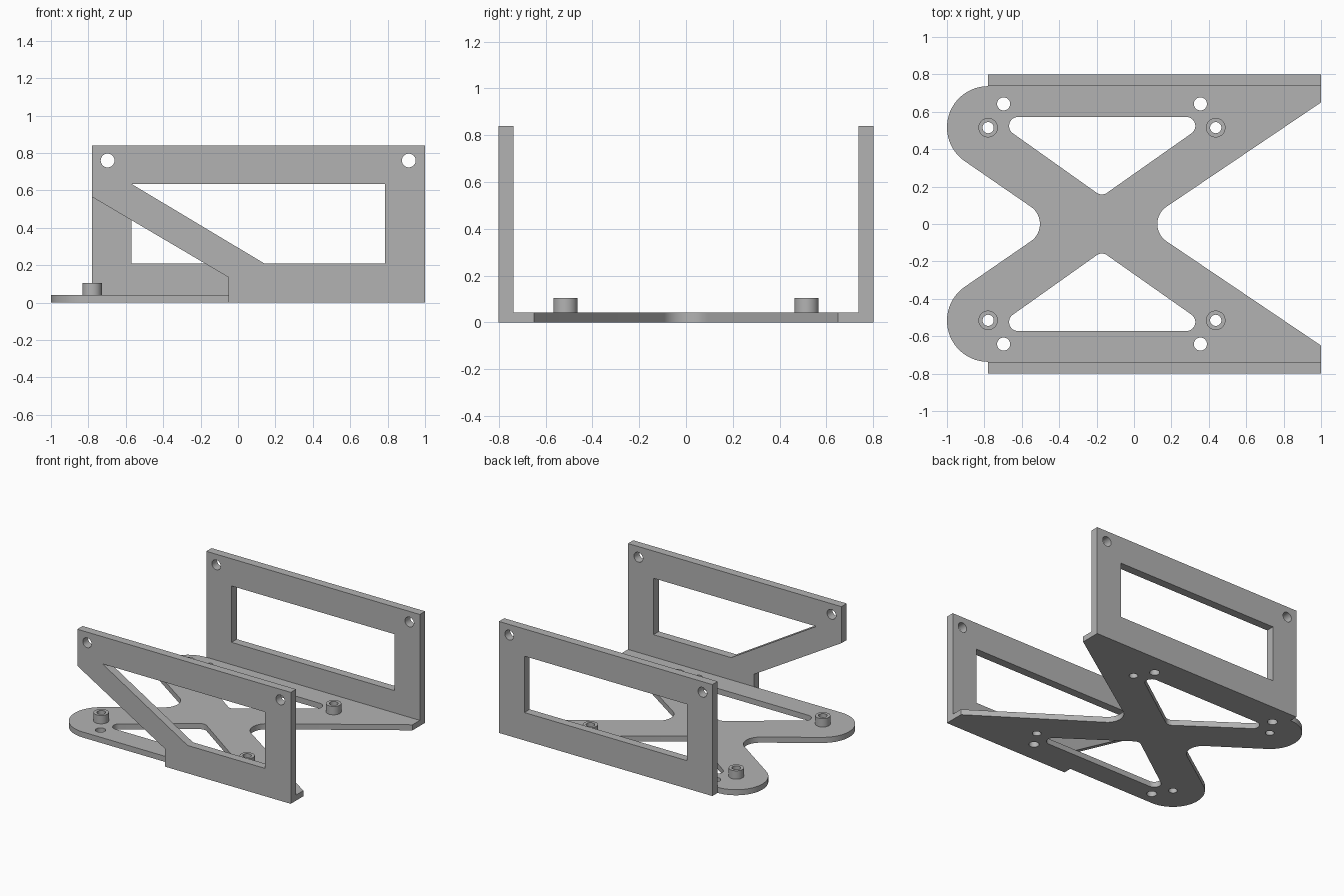
import bpy
import bmesh
from math import cos, sin, pi, radians
from mathutils import Matrix, Vector

cube = bpy.data.objects.get("Cube")
if cube:
    bpy.data.objects.remove(cube)

# Main sizes
BASE_T = 0.042
HEIGHT = 0.84
WALL_IN, WALL_OUT = 0.737, 0.8
SLOPE = radians(34.3)

grey = bpy.data.materials.new("plain grey")
grey.use_nodes = True
colour = (0.45, 0.45, 0.45, 1)
grey.diffuse_color = colour
grey.node_tree.nodes["Principled BSDF"].inputs["Base Color"].default_value = colour


def arc(x, y, r, start, end, steps=12):
    """Points on an arc, angles in radians."""
    return [(x + r * cos(start + (end - start) * i / steps),
             y + r * sin(start + (end - start) * i / steps)) for i in range(steps + 1)]


def circle(x, y, r, steps=32):
    return arc(x, y, r, 0, 2 * pi, steps)[:-1]


def mirrored(points):
    """Same loop reflected across the x axis."""
    return [(x, -y) for x, y in reversed(points)]


def plate(name, loops, depth, matrix=Matrix()):
    """Extrude an outline with holes into a flat plate."""
    bm = bmesh.new()
    for loop in loops:
        verts = [bm.verts.new((x, y, 0)) for x, y in loop]
        for a, b in zip(verts, verts[1:] + verts[:1]):
            bm.edges.new((a, b))
    bmesh.ops.triangle_fill(bm, edges=bm.edges[:], use_beauty=True, normal=Vector((0, 0, 1)))
    extruded = bmesh.ops.extrude_face_region(bm, geom=bm.faces[:], use_keep_orig=True)
    top = [v for v in extruded["geom"] if isinstance(v, bmesh.types.BMVert)]
    bmesh.ops.translate(bm, verts=top, vec=(0, 0, depth))
    bm.transform(matrix)
    bmesh.ops.recalc_face_normals(bm, faces=bm.faces[:])
    mesh = bpy.data.meshes.new(name)
    bm.to_mesh(mesh)
    bm.free()
    mesh.materials.append(grey)
    obj = bpy.data.objects.new(name, mesh)
    bpy.context.collection.objects.link(obj)
    bpy.ops.object.select_all(action="DESELECT")
    obj.select_set(True)
    bpy.context.view_layer.objects.active = obj
    bpy.ops.object.shade_smooth_by_angle(angle=radians(30))
    return obj


# Cross-shaped base: rounded feet at -x, pointed arms at +x
side = pi / 2 - SLOPE
half = arc(0.237, 0, 0.112, pi, pi - side)[1:]
half += [(1, 0.65), (1, WALL_IN)]
half += arc(-0.78, 0.517, 0.22, pi / 2, 1.5 * pi - SLOPE, 24)
half += arc(-0.615, 0, 0.112, side, 0)[:-1]
outline = half + [(-0.503, 0)] + mirrored(half) + [(0.125, 0)]

# Rounded triangular windows and mounting holes
window = (arc(0.28, 0.524, 0.048, -pi / 2 + SLOPE, pi / 2)
          + arc(-0.62, 0.524, 0.048, pi / 2, 1.5 * pi - SLOPE)
          + arc(-0.172, 0.206, 0.048, 1.5 * pi - SLOPE, 1.5 * pi + SLOPE))
posts = [(-0.78, 0.515), (0.437, 0.515)]
openings = [window] + [circle(x, y, 0.03) for x, y in posts]
openings += [circle(x, 0.642, 0.035) for x in (-0.697, 0.355)]
plate("base_plate", [outline] + openings + [mirrored(o) for o in openings], BASE_T)

# Hollow standoffs
for s, label in ((-1, "front"), (1, "back")):
    for (x, y), end in zip(posts, ("right", "left")):
        plate(f"standoff_{label}_{end}", [circle(x, s * y, 0.052), circle(x, s * y, 0.03)],
              0.105 - BASE_T, Matrix.Translation((0, 0, BASE_T)))

# Upright walls, drawn in x-z and stood up
wall_holes = [circle(x, 0.76, 0.037) for x in (-0.697, 0.913)]
stand = Matrix.Rotation(pi / 2, 4, "X")
back = [(-0.78, 0), (1, 0), (1, HEIGHT), (-0.78, HEIGHT)]
back_window = [(-0.57, 0.21), (0.787, 0.21), (0.787, 0.635), (-0.57, 0.635)]
front = [(-0.05, 0), (1, 0), (1, HEIGHT), (-0.78, HEIGHT), (-0.78, 0.565), (-0.05, 0.135)]
front_window = [(0.14, 0.21), (0.787, 0.21), (0.787, 0.635), (-0.57, 0.635)]
plate("back_wall", [back, back_window] + wall_holes, WALL_OUT - WALL_IN,
      Matrix.Translation((0, WALL_OUT, 0)) @ stand)
plate("front_wall", [front, front_window] + wall_holes, WALL_OUT - WALL_IN,
      Matrix.Translation((0, -WALL_IN, 0)) @ stand)
